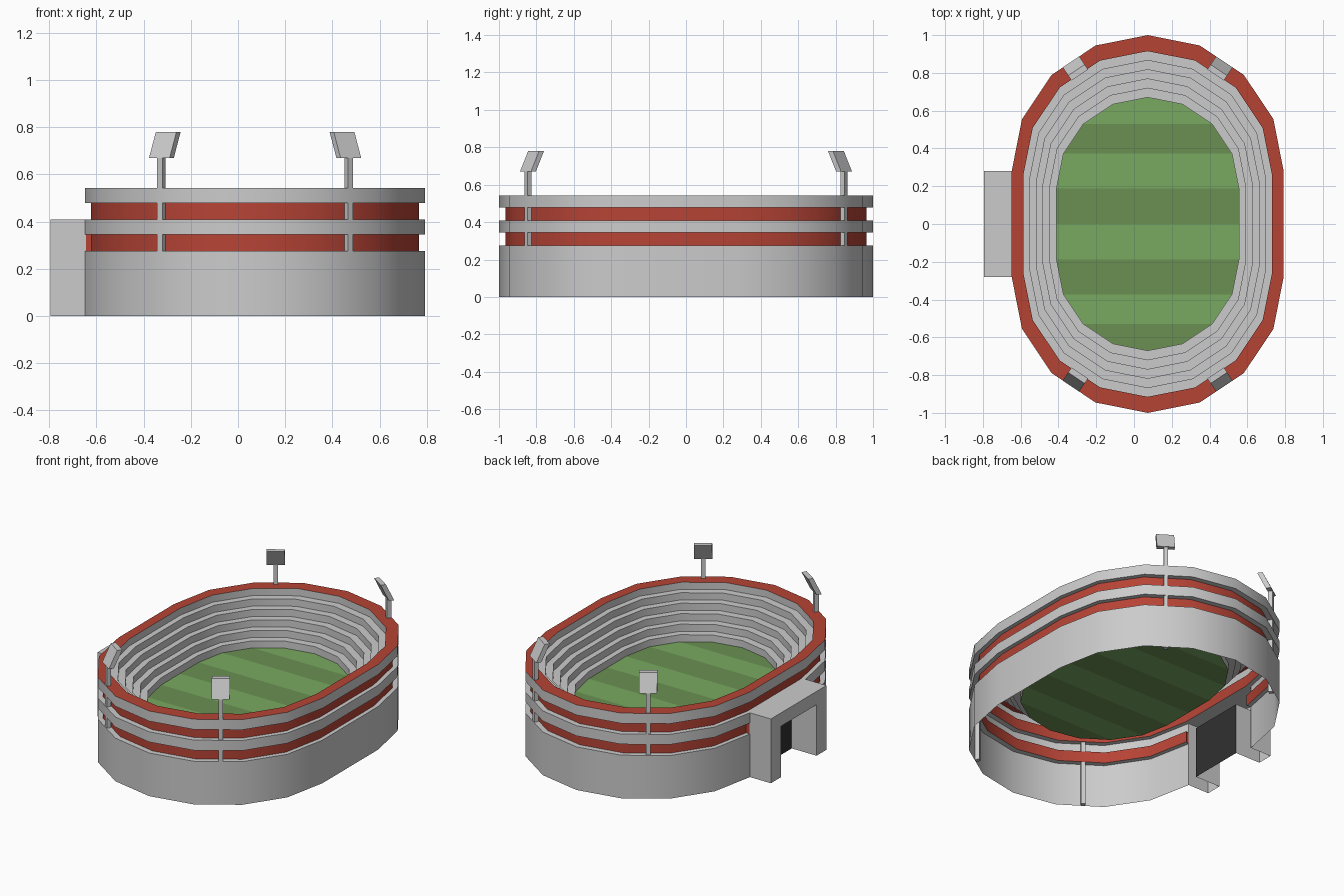
import bpy, bmesh
from math import sin, cos, pi, radians

if "Cube" in bpy.data.objects:
    bpy.data.objects.remove(bpy.data.objects["Cube"])

CX, R, S = 0.0725, 0.72, 0.28      # oval centre, end radius, half of straight side
RIM, PITCH = 0.915, 0.67           # inner rim and pitch, as fractions of outer oval
Z_BASE, Z_BAND, Z_PITCH, Z_RIM = 0.275, 0.41, 0.27, 0.543
GATE_FACE = 8                      # straight side facing -x


def material(name, rgb):
    m = bpy.data.materials.new(name)
    m.diffuse_color = (*rgb, 1)
    m.use_nodes = True
    m.node_tree.nodes["Principled BSDF"].inputs["Base Color"].default_value = m.diffuse_color
    return m


RED = material("red", (0.47, 0.057, 0.036))
LIGHT = material("light_grass", (0.19, 0.395, 0.117))
DARK = material("dark_grass", (0.145, 0.28, 0.086))
BLACK = material("dark_door", (0.03, 0.03, 0.03))


def make(name, verts, faces, mats=(), indices=None, fix=False, smooth=False):
    mesh = bpy.data.meshes.new(name)
    mesh.from_pydata(verts, [], faces)
    for m in mats:
        mesh.materials.append(m)
    for p, i in zip(mesh.polygons, indices or []):
        p.material_index = i
    if fix:
        bm = bmesh.new()
        bm.from_mesh(mesh)
        bmesh.ops.recalc_face_normals(bm, faces=bm.faces)
        bm.to_mesh(mesh)
        bm.free()
    ob = bpy.data.objects.new(name, mesh)
    bpy.context.collection.objects.link(ob)
    if smooth:
        bpy.ops.object.select_all(action='DESELECT')
        bpy.context.view_layer.objects.active = ob
        ob.select_set(True)
        bpy.ops.object.shade_smooth_by_angle(angle=radians(30))
    return ob


def oval(k, z):
    # 18-sided stadium outline: two 8-segment half circles joined by straights
    pts = []
    for start, y0 in ((0, S), (pi, -S)):
        for i in range(9):
            a = start + i * pi / 8
            pts.append((CX + k * R * cos(a), k * (y0 + R * sin(a)), z))
    return pts


def rings(name, profile, gap=False, mats=()):
    # sweep a (scale, height) profile around the oval, optionally open at the gate
    verts = [v for k, z in profile for v in oval(k, z)]
    faces = []
    for r in range(len(profile) - 1):
        for i in range(18):
            if gap and i == GATE_FACE:
                continue
            j = (i + 1) % 18
            faces.append((r * 18 + i, r * 18 + j, r * 18 + 18 + j, r * 18 + 18 + i))
    return make(name, verts, faces, mats, smooth=True)


# Outer wall, grey bands and recessed red bands
K = 0.965
rings("base_wall", [(1, 0), (1, Z_BASE), (K, Z_BASE)], gap=True)
rings("lower_red_band", [(K, Z_BASE), (K, 0.345)], gap=True, mats=[RED])
rings("middle_grey_band", [(K, 0.345), (1, 0.345), (1, Z_BAND)], gap=True)
rings("middle_ledge", [(1, Z_BAND), (K, Z_BAND)])
rings("upper_red_band", [(K, Z_BAND), (K, 0.478)], mats=[RED])
rings("top_grey_band", [(K, 0.478), (1, 0.478), (1, Z_RIM)])
rings("red_rim", [(1, Z_RIM), (RIM, Z_RIM)], mats=[RED])

# Stepped seating: six risers and five treads
steps = [(RIM, Z_RIM)]
for n in range(6):
    z = Z_RIM - (n + 1) * (Z_RIM - Z_PITCH) / 6
    k = RIM - n * (RIM - PITCH) / 5
    steps.append((k, z))
    if n < 5:
        steps.append((k - (RIM - PITCH) / 5, z))
rings("seating_steps", steps)

# Striped pitch
pv = oval(PITCH, Z_PITCH)
pv += [(CX - PITCH * R, 0, Z_PITCH), (CX + PITCH * R, 0, Z_PITCH)]
rows = [(5, 3), (6, 2), (7, 1), (8, 0), (18, 19), (9, 17), (10, 16), (11, 15), (12, 14)]
pf = [(4, 5, 3)] + [(a[0], b[0], b[1], a[1]) for a, b in zip(rows, rows[1:])] + [(12, 13, 14)]
make("pitch", pv, pf, [LIGHT, DARK], [0, 0, 1, 0, 1, 0, 1, 0, 1, 1])

# Entrance gate: arch profile extruded along x, open underneath and behind
GX0, GX1, GW, GH = -0.795, -0.645, 0.18, 0.325
arch = [(S, 0), (S, Z_BAND), (-S, Z_BAND), (-S, 0), (-GW, 0), (-GW, GH), (GW, GH), (GW, 0)]
DOOR_X = -0.62
gv = [(GX0, y, z) for y, z in arch] + [(GX1 if i < 4 else DOOR_X, y, z) for i, (y, z) in enumerate(arch)]
gf = [(0, 1, 6, 7), (1, 2, 5, 6), (2, 3, 4, 5)]
gf += [(i, i + 1, i + 9, i + 8) for i in (0, 1, 2, 4, 5, 6)]
make("entrance_gate", gv, gf, fix=True)
make("gate_door", [(DOOR_X, -GW, 0), (DOOR_X, GW, 0), (DOOR_X, GW, GH), (DOOR_X, -GW, GH)],
     [(3, 2, 1, 0)], [BLACK])

# Red returns where the recessed band meets the gate
for s in (1, -1):
    make("gate_red_return",
         [(GX1, s * S, Z_BASE), (DOOR_X, s * S, Z_BASE), (DOOR_X, s * S, 0.345), (GX1, s * S, 0.345)],
         [(0, 1, 2, 3) if s < 0 else (3, 2, 1, 0)], [RED])


# Floodlights: square post with a panel leaning inwards
ANG = 1.5 * pi / 8                 # direction of the wall facet carrying the post


def leaning_box(name, sx, sy, width, depth, z0, z1, lean):
    n = (sx * sin(ANG), sy * cos(ANG))
    t = (sx * cos(ANG), -sy * sin(ANG))
    px, py = CX + sx * 0.397, sy * 0.845
    verts = []
    for z, off in ((z0, 0), (z1, -lean)):
        for a, b in ((-1, -1), (1, -1), (1, 1), (-1, 1)):
            u, v = a * width / 2, b * depth / 2 + off
            verts.append((px + t[0] * u + n[0] * v, py + t[1] * u + n[1] * v, z))
    faces = [(0, 1, 2, 3), (4, 5, 6, 7)] + [(i, (i + 1) % 4, (i + 1) % 4 + 4, i + 4) for i in range(4)]
    make(name, verts, faces, fix=True)


for sx in (1, -1):
    for sy in (1, -1):
        leaning_box("floodlight_post", sx, sy, 0.026, 0.026, 0, 0.672, 0)
        leaning_box("floodlight_panel", sx, sy, 0.105, 0.032, 0.67, 0.78, 0.052)
